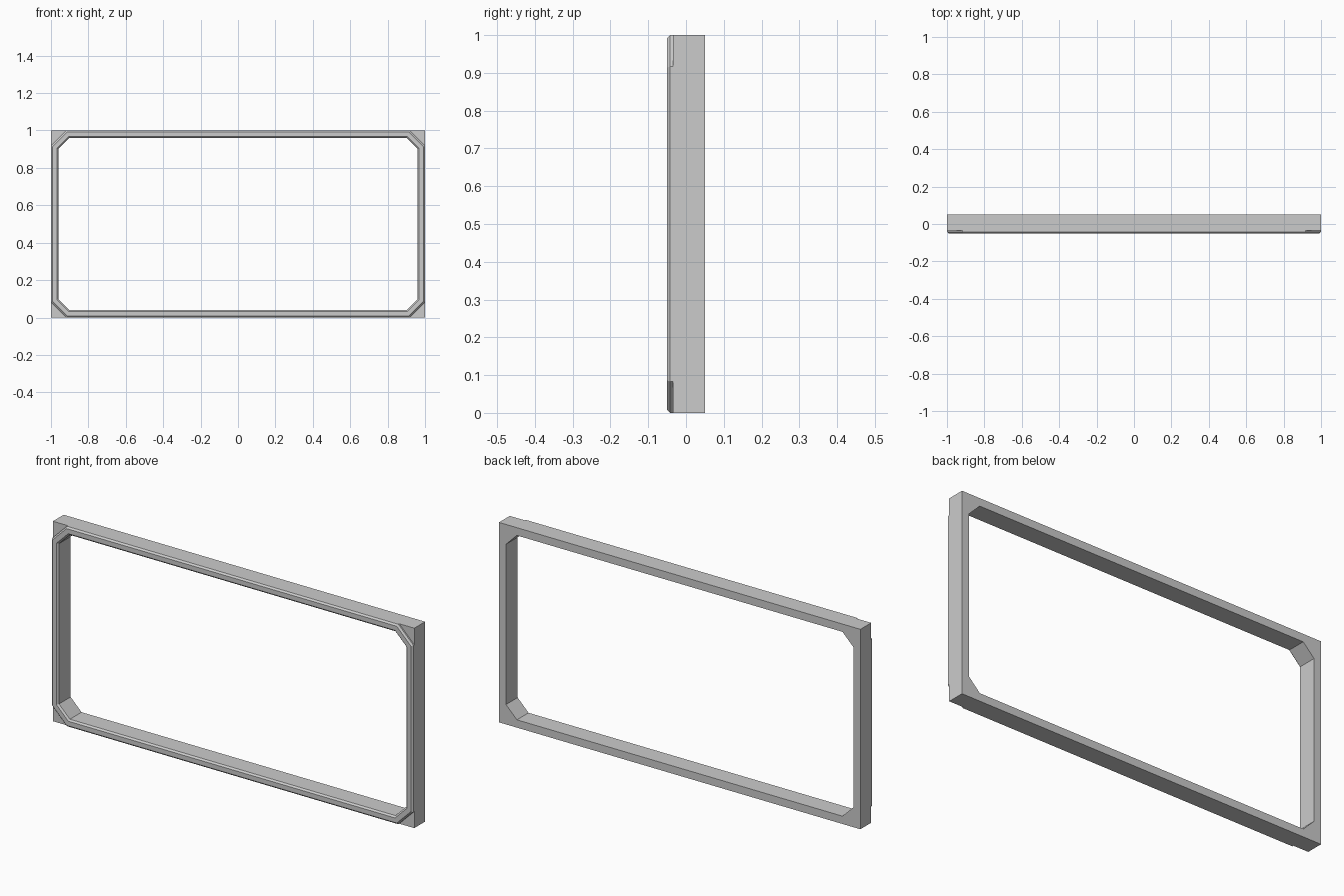
import bpy, bmesh

if "Cube" in bpy.data.objects:
    bpy.data.objects.remove(bpy.data.objects["Cube"])

HX, HZ = 1.0, 0.5        # outer half sizes
CUT = 0.083              # corner cut of the outer octagon
BACK, STEP = 0.05, -0.035
SIGNS = [(1, -1), (1, 1), (-1, 1), (-1, -1)]
# trim cross-section: (inset from the outer edge, y)
PROFILE = [(0, STEP), (0, -0.042), (0.008, -0.05), (0.031, -0.05),
           (0.039, -0.042), (0.039, BACK)]

bm = bmesh.new()


def octagon(inset, y):
    """Ring of 8 vertices, two per corner, walking round the frame."""
    hx, hz, c = HX - inset, HZ - inset, CUT - inset * 0.586
    ring = []
    for sx, sz in SIGNS:
        pair = [(sx * (hx - c), sz * hz), (sx * hx, sz * (hz - c))]
        if sx * sz > 0:
            pair.reverse()
        ring += [bm.verts.new((x, y, z + HZ)) for x, z in pair]
    return ring


def rectangle(y):
    return [bm.verts.new((sx * HX, y, sz * HZ + HZ)) for sx, sz in SIGNS]


rings = [octagon(d, y) for d, y in PROFILE]
front, back = rectangle(STEP), rectangle(BACK)
foot, lip, hole = rings[0], rings[1], rings[-1]

# bevelled trim and inner opening
for r, s in zip(rings[1:], rings[2:]):
    for i in range(8):
        j = (i + 1) % 8
        bm.faces.new((r[i], r[j], s[j], s[i]))

for k in range(4):
    n = (k + 1) % 4
    a, b, na = 2 * k, 2 * k + 1, 2 * n
    # recessed corner triangle and the trim wall beside it
    bm.faces.new((front[k], foot[b], foot[a]))
    bm.faces.new((foot[a], foot[b], lip[b], lip[a]))
    # flush outer side
    bm.faces.new((back[k], back[n], front[n], foot[na], lip[na],
                  lip[b], foot[b], front[k]))
    # flat back
    bm.faces.new((back[k], hole[a], hole[b]))
    bm.faces.new((back[k], hole[b], hole[na], back[n]))

bmesh.ops.recalc_face_normals(bm, faces=bm.faces[:])
mesh = bpy.data.meshes.new("window_frame")
bm.to_mesh(mesh)
bm.free()
bpy.context.collection.objects.link(bpy.data.objects.new("window_frame", mesh))
